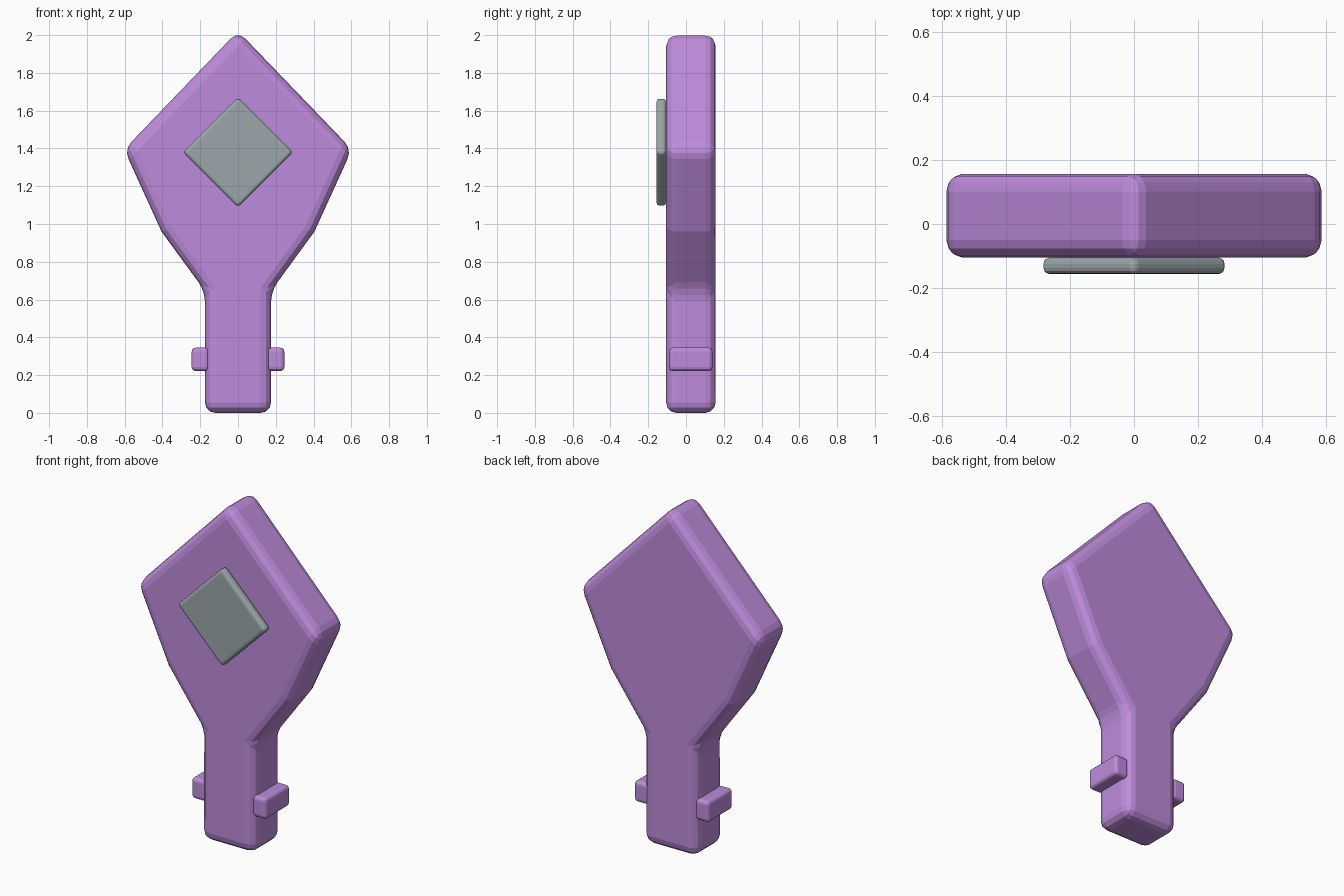
import bpy, bmesh

cube = bpy.data.objects.get("Cube")
if cube:
    bpy.data.objects.remove(cube)


def material(name, rgb):
    mat = bpy.data.materials.new(name)
    mat.use_nodes = True
    mat.diffuse_color = (*rgb, 1)
    mat.node_tree.nodes["Principled BSDF"].inputs["Base Color"].default_value = (*rgb, 1)
    return mat


def slab(name, outline, y_front, y_back, bevel, segments, mat):
    """Extrude an x-z outline along y and round its sharp edges."""
    bm = bmesh.new()
    face = bm.faces.new([bm.verts.new((x, y_front, z)) for x, z in outline])
    new = bmesh.ops.extrude_face_region(bm, geom=[face])["geom"]
    moved = [v for v in new if isinstance(v, bmesh.types.BMVert)]
    bmesh.ops.translate(bm, verts=moved, vec=(0, y_back - y_front, 0))
    bmesh.ops.recalc_face_normals(bm, faces=bm.faces)
    mesh = bpy.data.meshes.new(name)
    bm.to_mesh(mesh)
    bm.free()
    mesh.materials.append(mat)
    obj = bpy.data.objects.new(name, mesh)
    bpy.context.collection.objects.link(obj)
    mod = obj.modifiers.new("rounded_edges", "BEVEL")
    mod.width = bevel
    mod.segments = segments
    mod.limit_method = "ANGLE"
    return obj


purple = material("light purple", (0.515, 0.262, 0.716))
grey = material("cool grey", (0.33, 0.39, 0.40))

# Body: narrow handle widening into a pointed diamond head
right_half = [(0.175, 0), (0.175, 0.645), (0.405, 0.96), (0.603, 1.395)]
left_half = [(-x, z) for x, z in reversed(right_half)]
slab("body", right_half + [(0, 2.022)] + left_half, -0.105, 0.157, 0.055, 3, purple)

# Diamond plate on the front of the head
r, zc = 0.292, 1.38
slab("diamond_plate", [(r, zc), (0, zc + r), (-r, zc), (0, zc - r)],
     -0.157, -0.105, 0.02, 3, grey)

# Side pegs on the handle
for side, s in (("left", 1), ("right", -1)):
    slab(side + "_peg", [(s * x, z) for x, z in
                         ((0.155, 0.222), (0.245, 0.222), (0.245, 0.345), (0.155, 0.345))],
         -0.09, 0.14, 0.02, 3, purple)
